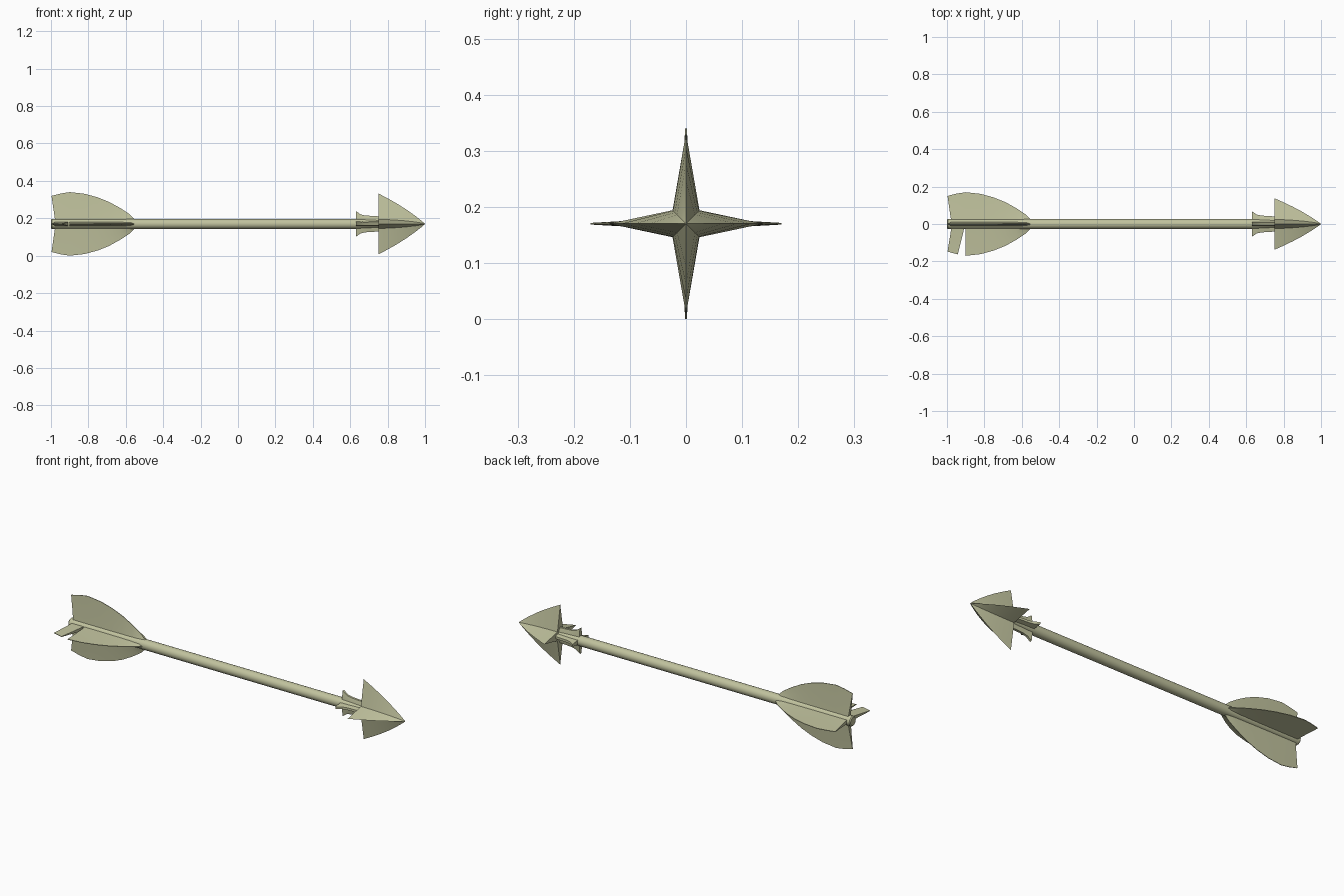
import bpy, bmesh, math
from mathutils import Matrix, Vector

if "Cube" in bpy.data.objects:
    bpy.data.objects.remove(bpy.data.objects["Cube"])

AXIS_Z = 0.17
mat = bpy.data.materials.new("pale khaki")
mat.diffuse_color = (0.53, 0.54, 0.34, 1)
mat.use_nodes = True
mat.node_tree.nodes["Principled BSDF"].inputs["Base Color"].default_value = mat.diffuse_color


def loft(name, rings, turn=0.0, angle=30):
    """Skin closed rings of points, cap both ends, turn about the shaft axis."""
    bm = bmesh.new()
    rows = [[bm.verts.new(p) for p in ring] for ring in rings]
    n = len(rows[0])
    for a, b in zip(rows, rows[1:]):
        for i in range(n):
            j = (i + 1) % n
            bm.faces.new((a[i], a[j], b[j], b[i]))
    bm.faces.new(rows[0])
    bm.faces.new(rows[-1][::-1])
    bmesh.ops.recalc_face_normals(bm, faces=bm.faces)
    bm.transform(Matrix.Translation((0, 0, AXIS_Z)) @ Matrix.Rotation(turn, 4, 'X'))
    me = bpy.data.meshes.new(name)
    bm.to_mesh(me)
    bm.free()
    me.materials.append(mat)
    ob = bpy.data.objects.new(name, me)
    bpy.context.collection.objects.link(ob)
    bpy.ops.object.select_all(action='DESELECT')
    ob.select_set(True)
    bpy.context.view_layer.objects.active = ob
    bpy.ops.object.shade_smooth_by_angle(angle=math.radians(angle))
    return ob


def blade(stations, half, tip=0.0015, waist=0.5):
    """Upright blade: stations are (base x, edge x, edge radius)."""
    rings = []
    for xb, xt, r in stations:
        base = 0.012
        xm, rm = (xb + xt) / 2, (base + r) / 2
        h = half * waist
        rings.append([(xb, -half, base), (xm, -h, rm), (xt, -tip, r),
                      (xt, tip, r), (xm, h, rm), (xb, half, base)])
    return rings


def circle(x, r, n=20):
    return [(x, r * math.cos(2 * math.pi * i / n), r * math.sin(2 * math.pi * i / n))
            for i in range(n)]


# Shaft with slightly rounded nock end
loft("shaft", [circle(-1.0, 0.022), circle(-0.995, 0.027), circle(0.64, 0.027),
               circle(0.76, 0.022)])

# Feathers: three whole, one split near the rear
curve = [(-0.55, 0.022), (-0.58, 0.052), (-0.63, 0.085), (-0.69, 0.118),
         (-0.75, 0.142), (-0.82, 0.161), (-0.9, 0.17)]
front_part = [(x, x, r) for x, r in curve]
rear_part = [(-0.945, -0.95, 0.162), (-0.977, -0.997, 0.15)]
for name, turn in (("top", 0), ("back", -math.pi / 2), ("bottom", math.pi)):
    loft(name + "_feather", blade(front_part + rear_part, 0.012), turn)
loft("front_feather", blade(front_part, 0.012), math.pi / 2)
loft("front_feather_strip", blade([(-0.905, -0.942, 0.162), (-0.975, -0.997, 0.148)], 0.012),
     math.pi / 2)

# Collar fins behind the head
collar = [(0.63, 0.63, 0.069), (0.655, 0.655, 0.051), (0.68, 0.68, 0.045), (0.76, 0.76, 0.04)]
for k, name in enumerate(("top", "front", "bottom", "back")):
    loft(name + "_collar_fin", blade(collar, 0.013, 0.006, 0.8), k * math.pi / 2)


# Four-edged arrowhead with hollowed sides
def star(x, ry, rz, v):
    pts = []
    for i in range(4):
        a = i * math.pi / 2
        c, s = math.cos(a), math.sin(a)
        pts.append((x, ry * c, rz * s))
        pts.append((x, v * (c - s), v * (s + c)))
    return pts


head = [(0.752, 1.0, 0.024), (0.80, 0.845, 0.023), (0.85, 0.67, 0.020), (0.90, 0.475, 0.016),
        (0.95, 0.255, 0.010), (0.98, 0.11, 0.005), (1.0, 0.004, 0.0003)]
loft("arrowhead", [star(x, 0.137 * s, 0.162 * s, v) for x, s, v in head])
